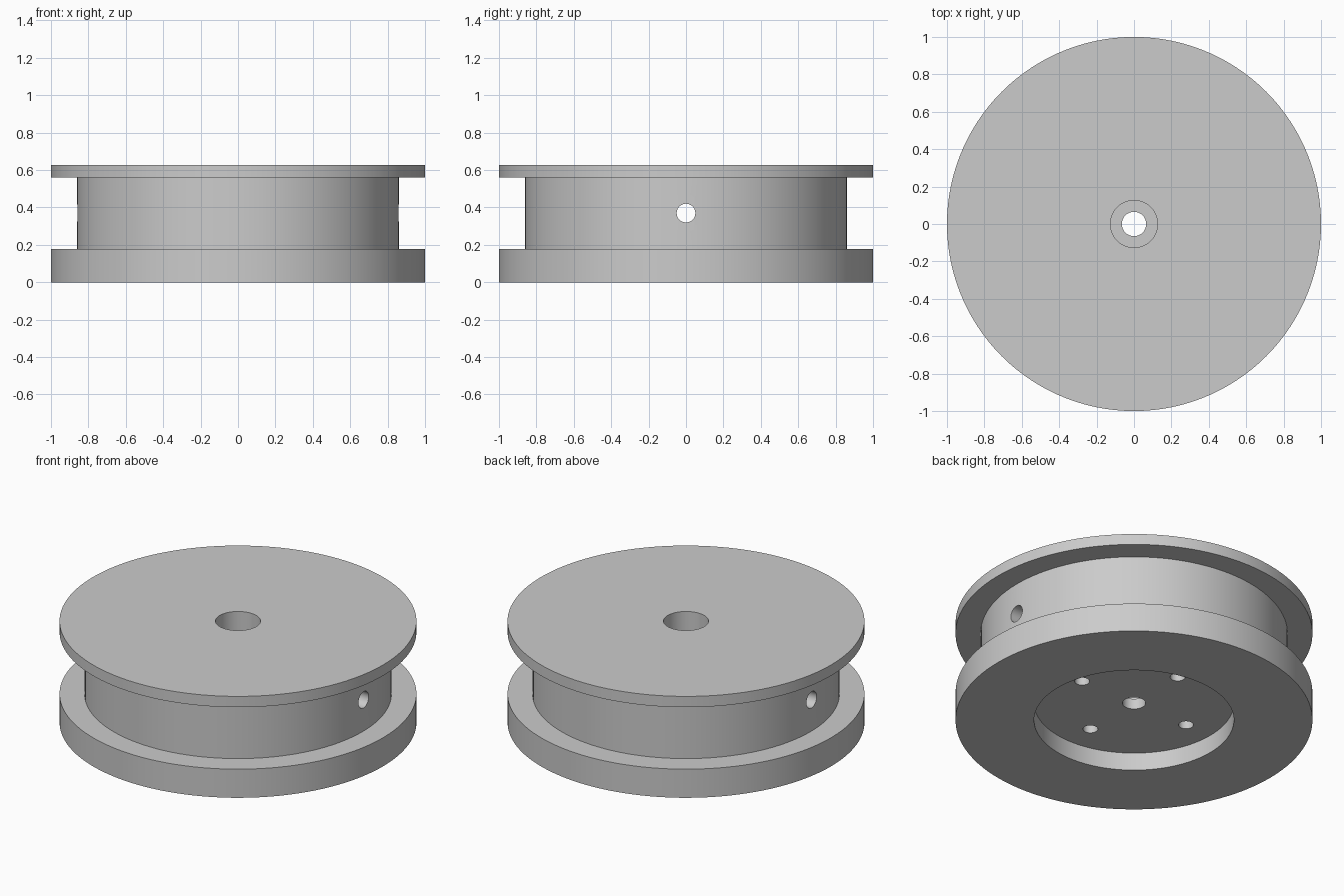
import bpy, bmesh, math
from mathutils import Matrix, Vector

cube = bpy.data.objects.get("Cube")
if cube:
    bpy.data.objects.remove(cube, do_unlink=True)

SEGMENTS = 120

grey = bpy.data.materials.new("plain_grey")
grey.use_nodes = True
colour = (0.6, 0.6, 0.6, 1)
grey.diffuse_color = colour
grey.node_tree.nodes["Principled BSDF"].inputs["Base Color"].default_value = colour


def add_object(name, bm):
    bmesh.ops.recalc_face_normals(bm, faces=bm.faces)
    mesh = bpy.data.meshes.new(name)
    bm.to_mesh(mesh)
    bm.free()
    mesh.materials.append(grey)
    obj = bpy.data.objects.new(name, mesh)
    bpy.context.collection.objects.link(obj)
    return obj


def lathe(name, profile):
    """Turn a closed (radius, height) outline around the z axis."""
    bm = bmesh.new()
    verts = [bm.verts.new((r, 0, z)) for r, z in profile]
    edges = [bm.edges.new((a, b)) for a, b in zip(verts, verts[1:] + verts[:1])]
    bmesh.ops.spin(bm, geom=verts + edges, cent=(0, 0, 0), axis=(0, 0, 1),
                   angle=math.tau, steps=SEGMENTS, use_duplicate=False)
    bmesh.ops.remove_doubles(bm, verts=bm.verts, dist=1e-4)
    return add_object(name, bm)


def add_rod(bm, start, end, radius):
    start, end = Vector(start), Vector(end)
    turn = (end - start).to_track_quat('Z', 'Y').to_matrix().to_4x4()
    bmesh.ops.create_cone(bm, cap_ends=True, segments=32, radius1=radius, radius2=radius,
                          depth=(end - start).length,
                          matrix=Matrix.Translation((start + end) / 2) @ turn)


# Spool: two flanges, drum, stepped bore and round recess underneath
spool = lathe("spool", [
    (0.065, 0.11), (0.56, 0.11), (0.56, 0), (1, 0), (1, 0.177), (0.86, 0.177),
    (0.86, 0.56), (1, 0.56), (1, 0.627), (0.126, 0.627), (0.126, 0.175), (0.065, 0.175)])

# Cutter: cross hole through the drum and four blind screw holes in the recess
bm = bmesh.new()
add_rod(bm, (-1.1, 0, 0.37), (1.1, 0, 0.37), 0.05)
for i in range(4):
    a = i * math.pi / 2
    x, y = 0.38 * math.cos(a), 0.38 * math.sin(a)
    add_rod(bm, (x, y, 0.05), (x, y, 0.3), 0.042)
cutter = add_object("hole_cutter", bm)
cutter.hide_render = True

cut = spool.modifiers.new("holes", 'BOOLEAN')
cut.operation = 'DIFFERENCE'
cut.solver = 'EXACT'
cut.object = cutter
bpy.context.view_layer.objects.active = spool
spool.select_set(True)
bpy.ops.object.modifier_apply(modifier=cut.name)
bpy.data.objects.remove(cutter, do_unlink=True)

bpy.ops.object.shade_smooth_by_angle(angle=math.radians(30))
